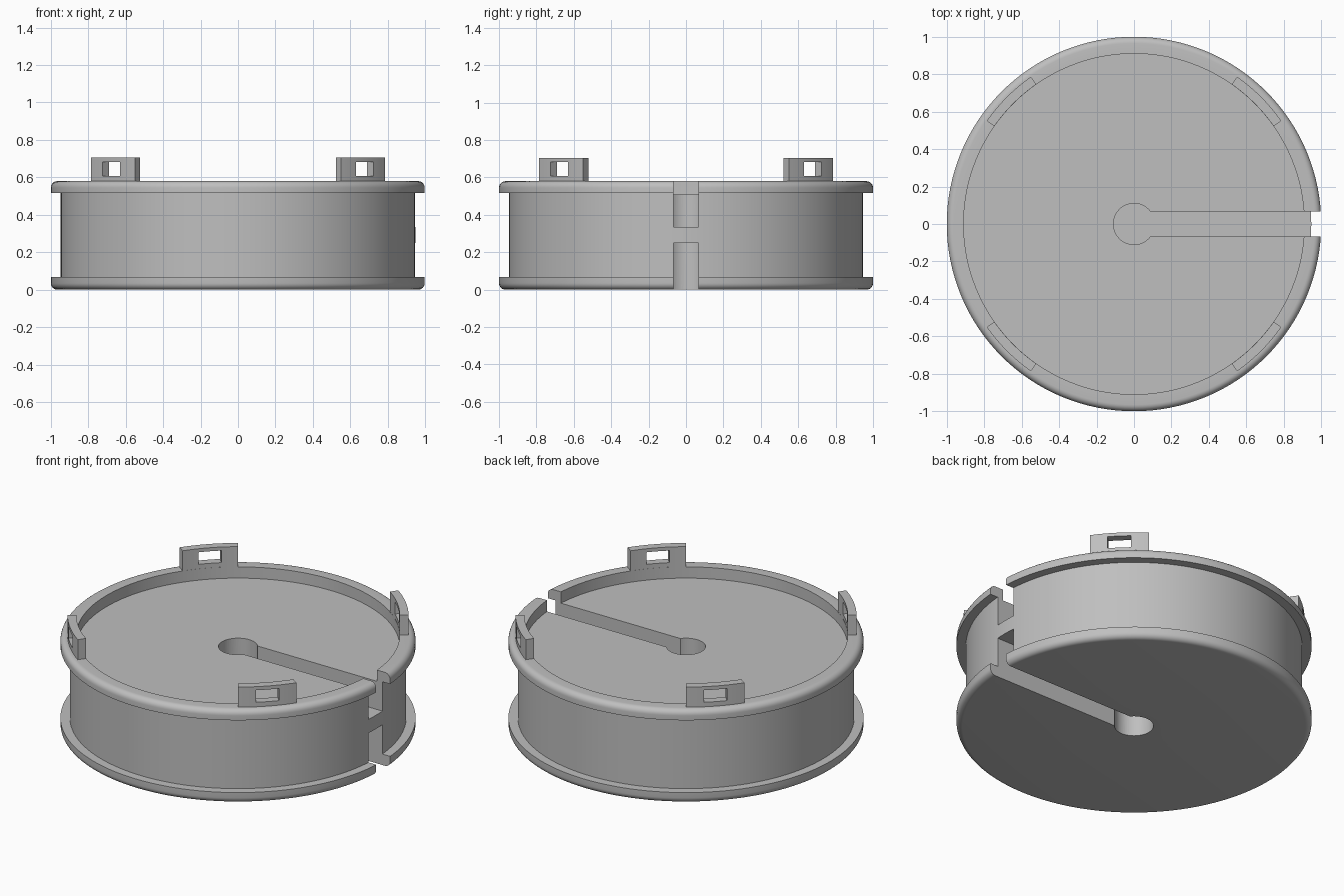
import bpy, bmesh, math

cube = bpy.data.objects.get("Cube")
if cube:
    bpy.data.objects.remove(cube, do_unlink=True)

SEGMENTS = 128
SLOT_HALF, HOLE_R = 0.068, 0.11

grey = bpy.data.materials.new("light grey")
grey.use_nodes = True
colour = (0.52, 0.52, 0.52, 1)
grey.diffuse_color = colour
grey.node_tree.nodes["Principled BSDF"].inputs["Base Color"].default_value = colour


def make_object(name, bm):
    bmesh.ops.recalc_face_normals(bm, faces=bm.faces)
    mesh = bpy.data.meshes.new(name)
    bm.to_mesh(mesh)
    bm.free()
    mesh.materials.append(grey)
    ob = bpy.data.objects.new(name, mesh)
    bpy.context.collection.objects.link(ob)
    return ob


def prism(name, outline, z0, z1):
    """Extrude a flat outline from z0 up to z1."""
    bm = bmesh.new()
    face = bm.faces.new([bm.verts.new((x, y, z0)) for x, y in outline])
    top = bmesh.ops.extrude_face_region(bm, geom=[face])["geom"]
    verts = [v for v in top if isinstance(v, bmesh.types.BMVert)]
    bmesh.ops.translate(bm, verts=verts, vec=(0, 0, z1 - z0))
    return make_object(name, bm)


def arc(radius, start, end, steps):
    angles = [math.radians(start + (end - start) * i / steps) for i in range(steps + 1)]
    return [(radius * math.cos(a), radius * math.sin(a)) for a in angles]


def select_only(ob):
    bpy.ops.object.select_all(action="DESELECT")
    ob.select_set(True)
    bpy.context.view_layer.objects.active = ob


def cut(ob, cutter):
    mod = ob.modifiers.new("cut", "BOOLEAN")
    mod.operation = "DIFFERENCE"
    mod.solver = "EXACT"
    mod.object = cutter
    select_only(ob)
    bpy.ops.object.modifier_apply(modifier=mod.name)
    bpy.data.objects.remove(cutter, do_unlink=True)


def smooth(ob):
    select_only(ob)
    bpy.ops.object.shade_smooth_by_angle(angle=math.radians(30))


# Spool body: rounded flanges, drum and recessed top floor
FILLET = 0.035
lower_edge = [(1 - FILLET + x, FILLET + y) for x, y in arc(FILLET, -90, 0, 6)]
upper_edge = [(1 - FILLET + x, 0.58 - FILLET + y) for x, y in arc(FILLET, 0, 90, 6)]
profile = ([(0, 0)] + lower_edge + [(1, 0.068), (0.947, 0.068), (0.947, 0.517), (1, 0.517)]
           + upper_edge + [(0.91, 0.58), (0.91, 0.51), (0, 0.51)])
bm = bmesh.new()
verts = [bm.verts.new((r, 0, z)) for r, z in profile]
edges = [bm.edges.new(pair) for pair in zip(verts, verts[1:])]
bmesh.ops.spin(bm, geom=verts + edges, cent=(0, 0, 0), axis=(0, 0, 1),
               angle=math.tau, steps=SEGMENTS, use_duplicate=False)
bmesh.ops.remove_doubles(bm, verts=bm.verts, dist=0.0001)
body = make_object("spool_body", bm)

# Keyhole slots, open above and below a web in the middle
opening = math.degrees(math.asin(SLOT_HALF / HOLE_R))
keyhole = arc(HOLE_R, opening, 360 - opening, 40) + [(1.2, -SLOT_HALF), (1.2, SLOT_HALF)]
for name, z0, z1 in (("upper_slot", 0.335, 0.8), ("lower_slot", -0.2, 0.25)):
    cut(body, prism(name, keyhole, z0, z1))
smooth(body)

# Curved clip tabs with a square window, one per quadrant
tab_outline = arc(0.96, -10, 10, 12) + arc(0.9105, 10, -10, 12)
window = [(0.8, -0.066), (1.1, -0.066), (1.1, 0.066), (0.8, 0.066)]
tab = prism("clip_tab", tab_outline, 0.56, 0.705)
cut(tab, prism("tab_window", window, 0.608, 0.683))
smooth(tab)
for i in range(4):
    ob = tab if i == 0 else tab.copy()
    if i:
        bpy.context.collection.objects.link(ob)
    ob.name = f"clip_tab_{i + 1}"
    ob.rotation_euler.z = math.radians(45 + 90 * i)
